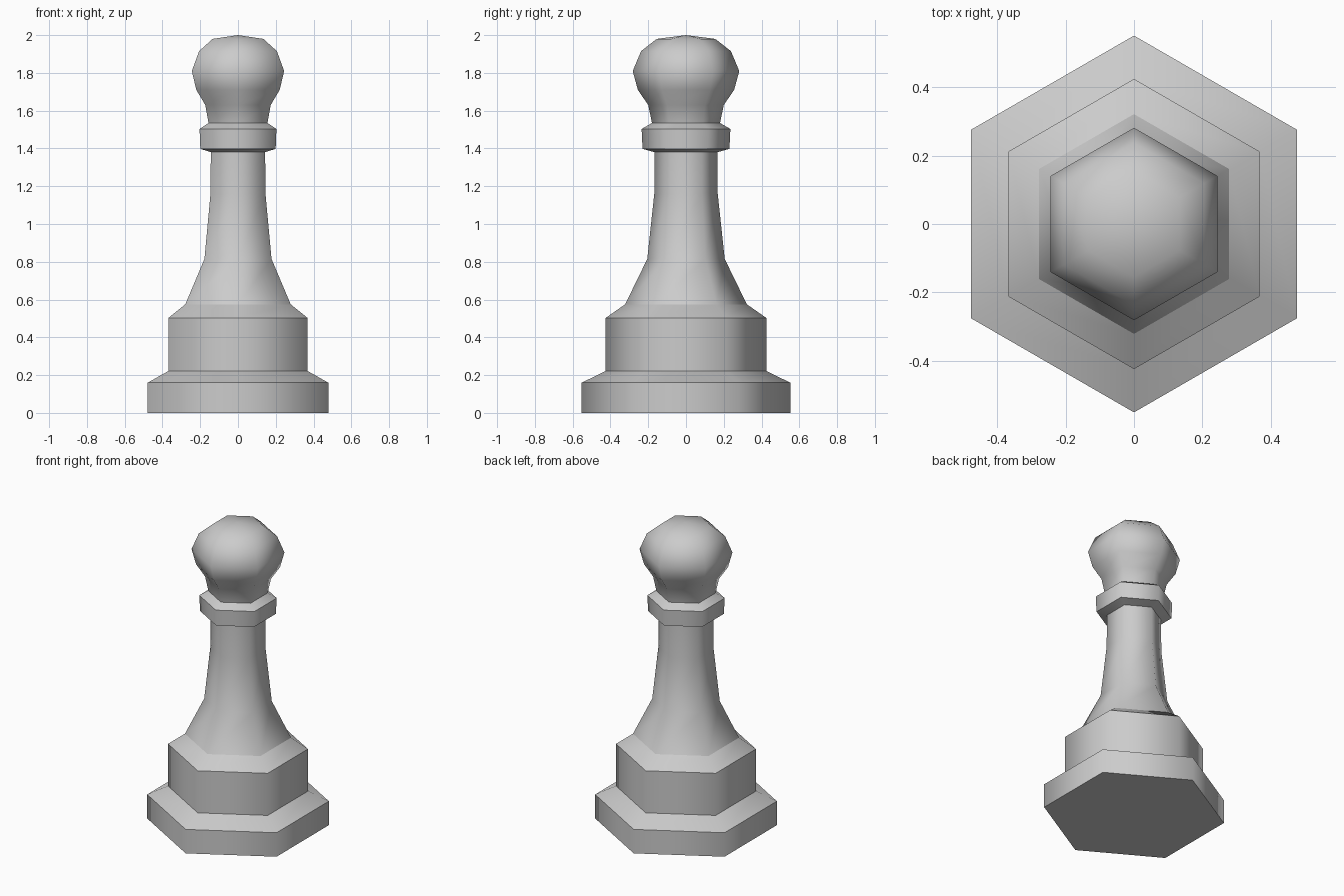
import bpy
import bmesh
import math

SIDES = 6

cube = bpy.data.objects.get("Cube")
if cube:
    bpy.data.objects.remove(cube, do_unlink=True)

grey = bpy.data.materials.new("light_grey")
grey.use_nodes = True
grey.diffuse_color = (0.6, 0.6, 0.6, 1)
grey.node_tree.nodes["Principled BSDF"].inputs["Base Color"].default_value = (0.6, 0.6, 0.6, 1)


def turned_part(name, profile, sharp=(), tip=None):
    """Six-sided turned solid from (radius, height) points, smooth except at sharp rings."""
    bm = bmesh.new()
    rings = []
    for radius, z in profile:
        angles = [math.pi / 2 + 2 * math.pi * i / SIDES for i in range(SIDES)]
        rings.append([bm.verts.new((radius * math.cos(a), radius * math.sin(a), z)) for a in angles])
    for low, high in zip(rings, rings[1:]):
        for i in range(SIDES):
            j = (i + 1) % SIDES
            bm.faces.new((low[i], low[j], high[j], high[i]))
    bm.faces.new(rings[0][::-1])
    if tip is None:
        bm.faces.new(rings[-1])
    else:
        top = bm.verts.new((0, 0, tip))
        for i in range(SIDES):
            bm.faces.new((rings[-1][i], rings[-1][(i + 1) % SIDES], top))
    for face in bm.faces:
        face.smooth = True
    for index in sharp:
        ring = set(rings[index])
        for edge in bm.edges:
            if set(edge.verts) <= ring:
                edge.smooth = False
    mesh = bpy.data.meshes.new(name)
    bm.to_mesh(mesh)
    bm.free()
    mesh.materials.append(grey)
    obj = bpy.data.objects.new(name, mesh)
    bpy.context.collection.objects.link(obj)
    return obj


# Wide foot with a sloped shoulder
turned_part("foot", [(0.552, 0), (0.552, 0.16), (0.425, 0.222)], sharp=(0, 1, 2))

# Drum standing on the foot
turned_part("drum", [(0.425, 0.222), (0.425, 0.503), (0.322, 0.575)], sharp=(0, 1, 2))

# Flared stem
turned_part("stem", [(0.322, 0.575), (0.205, 0.815), (0.168, 1.16), (0.166, 1.385)], sharp=(0, 3))

# Collar ring
turned_part("collar", [(0.166, 1.38), (0.23, 1.398), (0.235, 1.503), (0.18, 1.535)], sharp=(0, 1, 2, 3))

# Rounded head with its neck
turned_part("head", [(0.18, 1.535), (0.2, 1.63), (0.255, 1.71), (0.282, 1.81),
                     (0.238, 1.915), (0.155, 1.98)], sharp=(0,), tip=2.0)
